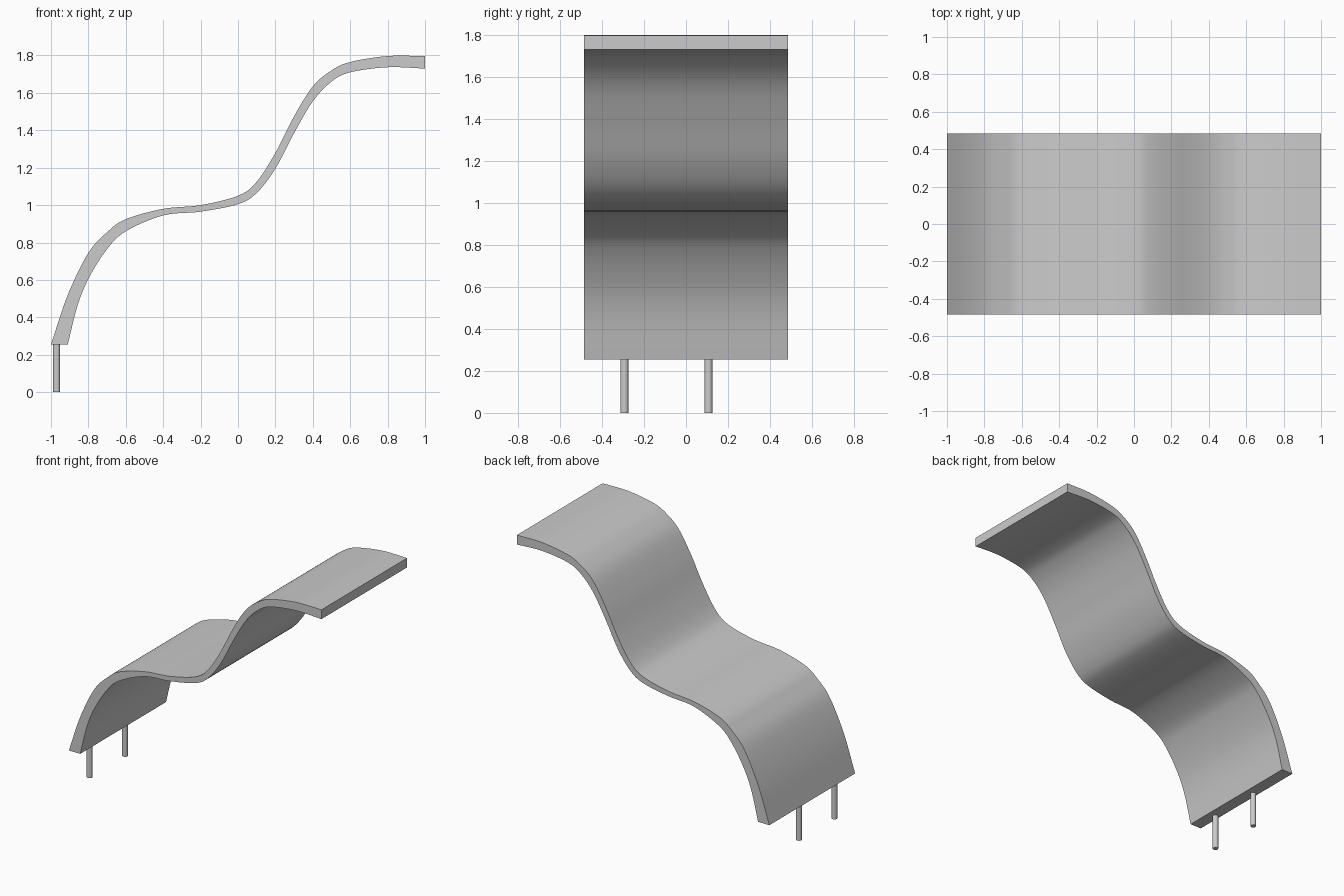
import bpy, bmesh, math
from mathutils import Vector

cube = bpy.data.objects.get("Cube")
if cube:
    bpy.data.objects.remove(cube, do_unlink=True)

grey = bpy.data.materials.new("light grey")
grey.use_nodes = True
grey.diffuse_color = (0.6, 0.6, 0.6, 1)
grey.node_tree.nodes["Principled BSDF"].inputs["Base Color"].default_value = (0.6, 0.6, 0.6, 1)

WIDTH_MIN, WIDTH_MAX = -0.485, 0.485
BASE = 0.255


def smooth_path(points, steps=6):
    """Pass a smooth curve through the given x, z points."""
    p = [Vector(q) for q in points]
    p = [2 * p[0] - p[1]] + p + [2 * p[-1] - p[-2]]
    out = []
    for a, b, c, d in zip(p, p[1:], p[2:], p[3:]):
        for i in range(steps):
            t = i / steps
            out.append(0.5 * (2 * b + (c - a) * t + (2 * a - 5 * b + 4 * c - d) * t ** 2
                              + (3 * b - a - 3 * c + d) * t ** 3))
    return out + [p[-2]]


def finish(name, bm):
    bmesh.ops.recalc_face_normals(bm, faces=bm.faces)
    mesh = bpy.data.meshes.new(name)
    bm.to_mesh(mesh)
    bm.free()
    mesh.materials.append(grey)
    obj = bpy.data.objects.new(name, mesh)
    bpy.context.collection.objects.link(obj)
    bpy.context.view_layer.objects.active = obj
    obj.select_set(True)
    bpy.ops.object.shade_smooth_by_angle(angle=math.radians(35))
    obj.select_set(False)
    return obj


# Wavy slab: upper and lower profiles joined by strips of quads
upper = smooth_path([(-1, BASE), (-0.91, 0.52), (-0.8, 0.745), (-0.7, 0.855), (-0.6, 0.925),
                     (-0.4, 0.98), (-0.2, 1.0), (0, 1.05), (0.1, 1.125), (0.2, 1.28),
                     (0.3, 1.475), (0.4, 1.635), (0.5, 1.72), (0.6, 1.765), (0.8, 1.797), (1, 1.797)])
lower = smooth_path([(-0.91, BASE), (-0.86, 0.455), (-0.8, 0.605), (-0.7, 0.765), (-0.6, 0.86),
                     (-0.4, 0.945), (-0.2, 0.965), (0, 1.005), (0.1, 1.065), (0.2, 1.195),
                     (0.3, 1.385), (0.4, 1.555), (0.5, 1.66), (0.6, 1.71), (0.8, 1.737), (1, 1.73)])
bm = bmesh.new()
rings = []
for u, l in zip(upper, lower):
    corners = [(u, WIDTH_MIN), (u, WIDTH_MAX), (l, WIDTH_MAX), (l, WIDTH_MIN)]
    rings.append([bm.verts.new((p.x, y, p.y)) for p, y in corners])
for a, b in zip(rings, rings[1:]):
    for i in range(4):
        j = (i + 1) % 4
        bm.faces.new((a[i], a[j], b[j], b[i]))
bm.faces.new(rings[0])
bm.faces.new(rings[-1])
finish("wavy_slab", bm)

# Two thin round legs under the low end
for name, y in (("front_leg", -0.293), ("back_leg", 0.107)):
    bm = bmesh.new()
    bmesh.ops.create_cone(bm, cap_ends=True, segments=24, radius1=0.019, radius2=0.019, depth=BASE)
    leg = finish(name, bm)
    leg.location = (-0.97, y, BASE / 2)
